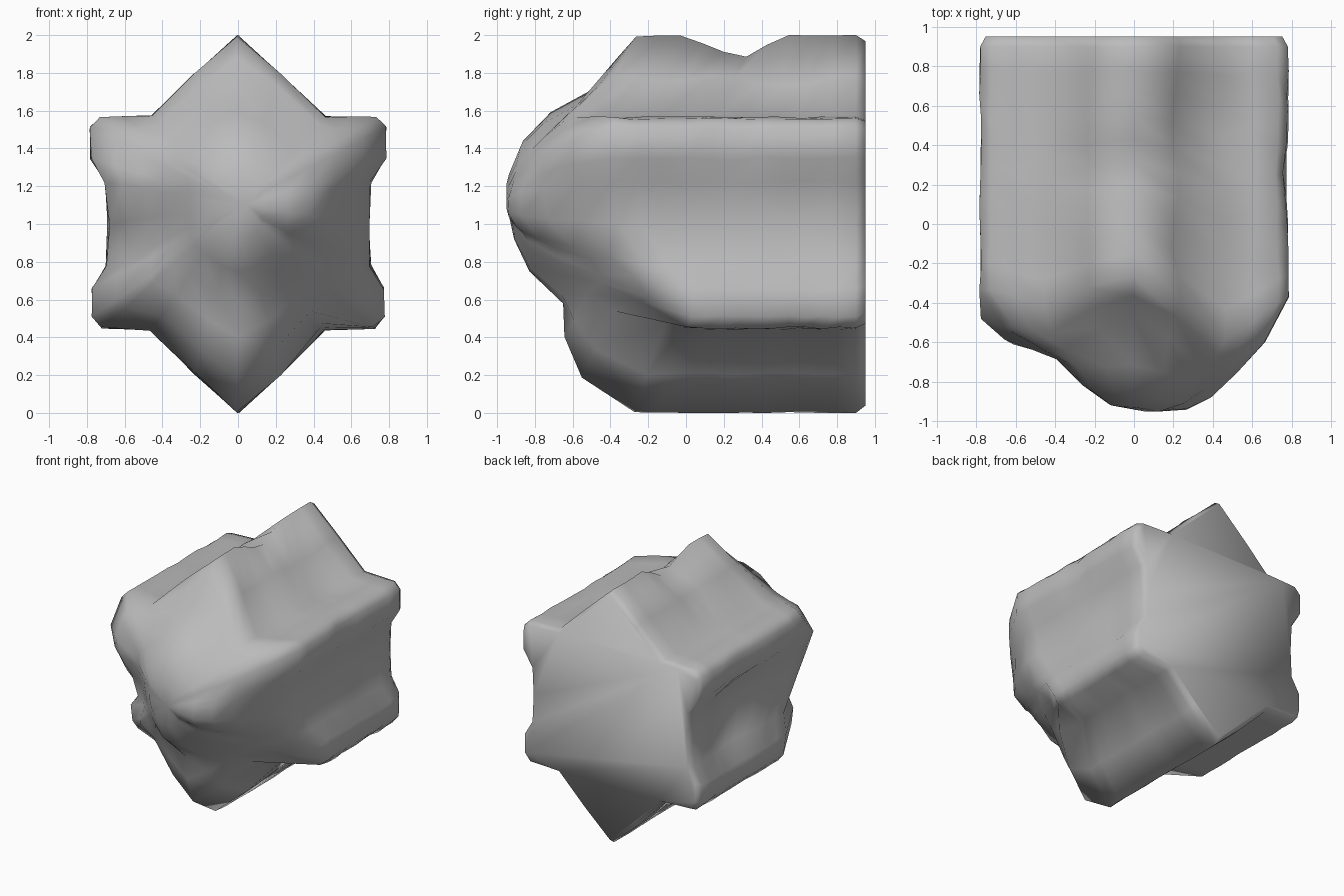
import bpy, bmesh, math, random
from mathutils import Vector

random.seed(4)
cube = bpy.data.objects.get("Cube")
if cube:
    bpy.data.objects.remove(cube)

stone = bpy.data.materials.new("stone_grey")
stone.use_nodes = True
GREY = (0.5, 0.5, 0.5, 1)
stone.diffuse_color = GREY
stone.node_tree.nodes["Principled BSDF"].inputs["Base Color"].default_value = GREY

# Star-shaped cross-section: one half, mirrored to close the loop
half = [(0, 2), (.23, 1.79), (.46, 1.57), (.61, 1.565), (.73, 1.56), (.78, 1.51),
        (.78, 1.35), (.7, 1.22), (.69, 1), (.7, .78), (.77, .66), (.77, .51),
        (.72, .45), (.46, .44), (.23, .21), (0, 0)]
outline = half + [(-x, z) for x, z in reversed(half[1:-1])]
MID_Z = 1.1
BACK = .95

# Front depth from rim to middle, by direction in degrees (0 is +x, 90 is up)
scales = [1, .87, .7, .55, .38, .2]
profiles = {
    -90: [-.27, -.55, -.64, -.67, -.83, -.91],
    -58: [-.12, -.38, -.53, -.64, -.82, -.91],
    -36: [.03, -.2, -.45, -.67, -.84, -.92],
    -16: [-.34, -.53, -.71, -.85, -.93, -.95],
    0: [-.39, -.58, -.76, -.9, -.95, -.95],
    28: [-.37, -.6, -.75, -.83, -.91, -.95],
    45: [-.58, -.66, -.75, -.82, -.9, -.95],
    90: [-.27, -.36, -.47, -.72, -.86, -.93],
    135: [-.42, -.54, -.63, -.73, -.85, -.92],
    150: [-.32, -.52, -.62, -.69, -.82, -.91],
    168: [-.54, -.61, -.64, -.68, -.79, -.9],
    190: [-.42, -.54, -.6, -.65, -.77, -.9],
    216: [-.1, -.41, -.58, -.65, -.76, -.89],
    270: [-.27, -.55, -.64, -.67, -.83, -.91],
}
angles = list(profiles)

# Dents and bulges: centre, radius, push
dents = [
    ((.02, .29, 1.95), .26, (0, 0, -.13)),      # notch in the crest
    ((0, .04, 1.98), .1, (0, 0, -.04)),
    ((.28, .5, 1.75), .38, (-.04, 0, -.06)),    # hollow beside the crest
    ((.25, -.1, 1.8), .25, (-.03, 0, -.04)),
    ((.5, -.2, .47), .3, (-.08, 0, .04)),       # cut-back lower arm
    ((-.12, -.8, .52), .24, (.02, .1, .03)),    # front pit
    ((-.55, -.55, .9), .28, (.05, .06, 0)),     # front hollow
    ((-.7, .4, 1), .42, (.08, 0, 0)),           # side hollow
    ((.72, .25, 1.42), .2, (-.05, 0, -.02)),
]


def shape(p, jitter):
    """Push a point by the dents and roughen it slightly."""
    out = p.copy()
    for centre, radius, push in dents:
        d = (p - Vector(centre)).length / radius
        if d < 1:
            out += Vector(push) * (1 - d * d) ** 2
    out += Vector([random.uniform(-jitter, jitter) for _ in range(3)])
    out.x = max(-.785, min(.785, out.x))
    out.y = max(-BACK, min(BACK, out.y))
    out.z = max(0, min(2, out.z))
    return out


def front_depth(x, z, k):
    """Blend the two depth profiles on either side of this direction."""
    a = math.degrees(math.atan2(z - MID_Z, x))
    if a < -90:
        a += 360
    for lo, hi in zip(angles, angles[1:]):
        if lo <= a <= hi:
            t = (a - lo) / (hi - lo)
            t = t * t * (3 - 2 * t)
            return profiles[lo][k] * (1 - t) + profiles[hi][k] * t


def section_point(x, z, s):
    """Scaled outline that grows rounder towards the middle."""
    a = math.atan2((z - MID_Z) / .9, x / .72)
    w = s ** 2
    px = x * w + .72 * math.cos(a) * (1 - w)
    pz = (z - MID_Z) * w + .9 * math.sin(a) * (1 - w)
    return px * s, MID_Z + pz * s


verts, faces = [], []
n = len(outline)

# Flat back with a narrow chamfer
for y, s in ((BACK, .965), (.9, 1)):
    verts += [Vector((x * s, y, MID_Z + (z - MID_Z) * s)) for x, z in outline]

# Long body
steps = 10
for j in range(1, steps):
    for x, z in outline:
        y = .9 + (front_depth(x, z, 0) - .9) * j / steps
        verts.append(shape(Vector((x, y, z)), .006))

# Domed front
for k, s in enumerate(scales):
    for x, z in outline:
        px, pz = section_point(x, z, s)
        verts.append(shape(Vector((px, front_depth(x, z, k), pz)), .008 * s))

rings = len(verts) // n
for r in range(rings - 1):
    for i in range(n):
        a, b = r * n + i, r * n + (i + 1) % n
        faces.append((a, b, b + n, a + n))

# Close the back with one flat face and the front with a fan
faces.append(tuple(reversed(range(n))))
tip = len(verts)
verts.append(Vector((.05, -BACK, MID_Z)))
last = (rings - 1) * n
for i in range(n):
    faces.append((tip, last + i, last + (i + 1) % n))

mesh = bpy.data.meshes.new("rock")
mesh.from_pydata(verts, [], faces)
mesh.materials.append(stone)

# Smooth shading with normals facing outwards
bm = bmesh.new()
bm.from_mesh(mesh)
bmesh.ops.recalc_face_normals(bm, faces=bm.faces)
for f in bm.faces:
    f.smooth = True
bm.to_mesh(mesh)
bm.free()

rock = bpy.data.objects.new("rock", mesh)
bpy.context.collection.objects.link(rock)
